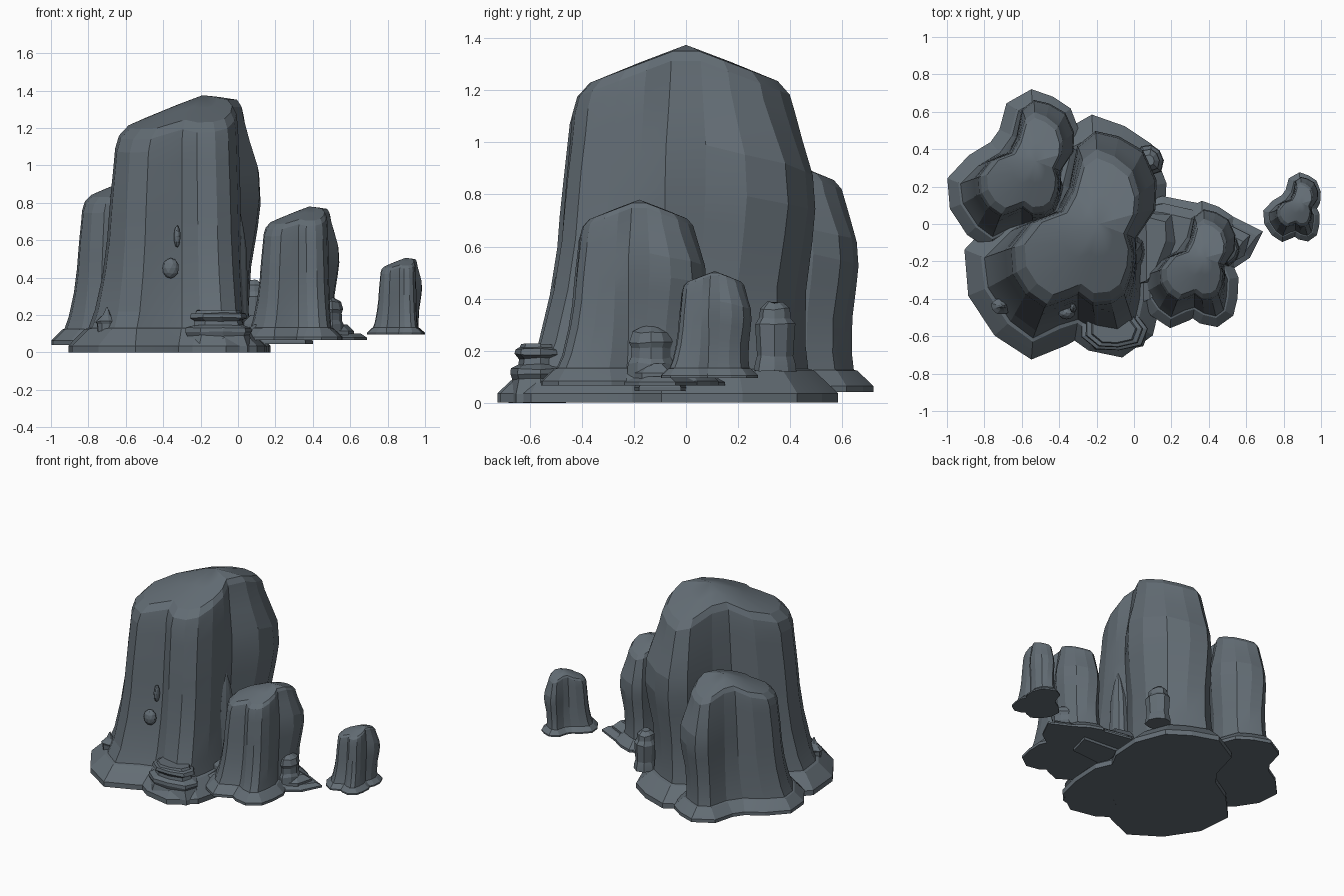
import bpy
import bmesh
import math
import random
from mathutils import Vector

random.seed(4)

starter = bpy.data.objects.get("Cube")
if starter:
    bpy.data.objects.remove(starter, do_unlink=True)

# One slate colour for everything
slate = bpy.data.materials.new("slate_grey")
slate.use_nodes = True
slate_colour = (0.125, 0.153, 0.177, 1)
slate.diffuse_color = slate_colour
shader = slate.node_tree.nodes["Principled BSDF"]
shader.inputs["Base Color"].default_value = slate_colour
shader.inputs["Roughness"].default_value = 0.9

# Two-lobed plan of a stack in hundredths, counter-clockwise from the right cleft
FOOT = [(-1, -9), (5, 4), (6, 20), (0, 36), (-10, 42), (-22, 47), (-33, 41),
        (-38, 21), (-48, 7), (-66, -4), (-80, -18), (-78, -34), (-66, -52),
        (-54, -61), (-40, -54), (-30, -51), (-20, -57), (-8, -60), (0, -54),
        (3, -40), (4, -22)]
SHOULDER = [(-3, -6), (3, 6), (4, 17), (0, 30), (-10, 38), (-20, 42), (-28, 36),
            (-33, 18), (-39, 7), (-55, 1), (-66, -13), (-65, -27), (-58, -38),
            (-48, -45), (-37, -41), (-30, -38), (-22, -44), (-12, -43), (-5, -38),
            (-1, -27), (0, -16)]
APEX = Vector((-0.19, 0))


def plan(points, origin=Vector((0, 0))):
    return [Vector(p) / 100 - origin for p in points]


def offset(outline, distance):
    """Push an outline outwards along its corner normals."""
    result = []
    for i, point in enumerate(outline):
        along = outline[(i + 1) % len(outline)] - outline[i - 1]
        normal = Vector((along.y, -along.x)).normalized()
        result.append(point + normal * distance)
    return result


def loft(name, rings, tip=None, angle=11):
    """Skin a pile of rings, close the bottom, and close the top with a fan or a cap."""
    bm = bmesh.new()
    loops = [[bm.verts.new(p) for p in ring] for ring in rings]
    for low, high in zip(loops, loops[1:]):
        for i in range(len(low)):
            j = (i + 1) % len(low)
            bm.faces.new((low[i], low[j], high[j], high[i]))
    bm.faces.new(loops[0][::-1])
    if tip is None:
        bm.faces.new(loops[-1])
    else:
        peak = bm.verts.new(tip)
        top = loops[-1]
        for i in range(len(top)):
            bm.faces.new((top[i], top[(i + 1) % len(top)], peak))
    mesh = bpy.data.meshes.new(name)
    bm.to_mesh(mesh)
    bm.free()
    mesh.materials.append(slate)
    obj = bpy.data.objects.new(name, mesh)
    bpy.context.collection.objects.link(obj)
    bpy.ops.object.select_all(action='DESELECT')
    obj.select_set(True)
    bpy.context.view_layer.objects.active = obj
    bpy.ops.object.shade_smooth_by_angle(angle=math.radians(angle))
    return obj


def flat_ring(outline, z):
    return [Vector((p.x, p.y, z)) for p in outline]


def stack(name, x, y, z, scale, height=1.375):
    """Fluted rock stack: low skirt, splayed wall, overhang at the back right, sloping dome."""
    foot, shoulder = plan(FOOT, APEX), plan(SHOULDER, APEX)
    skirt_top = 0.13
    # Skirt
    rings = [flat_ring(offset(foot, d), h)
             for d, h in ((0.115, 0), (0.115, 0.035), (0.095, 0.055), (0.02, 0.125))]

    def dome_height(p):
        return height - 0.38 * math.hypot(min(p.x, 0), p.y)

    # Wall
    for t, blend in ((0, 0), (0.1, 0.25), (0.3, 0.54), (0.5, 0.72), (0.62, 0.78),
                     (0.76, 0.86), (0.9, 0.96), (1, 1.02)):
        ring = []
        for a, b in zip(foot, shoulder):
            p = a.lerp(b, blend)
            side = max(0, p.normalized().dot(Vector((0.7, 0.7))))
            p = p + p.normalized() * side * 0.1 * math.sin(math.pi * t ** 1.7) ** 1.4
            wobble = random.uniform(-0.008, 0.008) if 0 < t < 1 else 0
            top = dome_height(b) - 0.1
            ring.append(Vector((p.x, p.y, skirt_top + (top - skirt_top) * t + wobble)))
        rings.append(ring)
    # Rounded brow and dome
    for shrink, drop in ((0.95, 0.04), (0.84, 0.005), (0.4, 0)):
        ring = [b * shrink for b in shoulder]
        rings.append([Vector((p.x, p.y, dome_height(p) - drop)) for p in ring])
    obj = loft(name, rings, Vector((0, 0, height)))
    obj.location = (x, y, z)
    obj.scale = (scale, scale, scale)
    return obj


def slab(name, points, bottom, top, inset):
    """Thin weathered shelf with a sloping upper edge."""
    outline = plan(points)
    edge = bottom + (top - bottom) * 0.4
    return loft(name, [flat_ring(outline, bottom), flat_ring(outline, edge),
                       flat_ring(offset(outline, -inset), top)])


def pile(name, x, y, radius, layers):
    """Small weathered pile: rings of (width factor, height)."""
    rings = []
    sides = 9
    jag = [random.uniform(0.88, 1.08) for _ in range(sides)]
    for width, z in layers:
        rings.append([Vector((x + radius[0] * width * jag[i] * math.cos(math.tau * i / sides),
                              y + radius[1] * width * jag[i] * math.sin(math.tau * i / sides),
                              z + random.uniform(-0.004, 0.004)))
                      for i in range(sides)])
    return loft(name, rings)


# Rock stacks
stack("main_stack", APEX.x, 0, 0, 1)
stack("left_stack", -0.525, 0.335, 0.04, 0.66)
stack("right_stack", 0.38, -0.18, 0.065, 0.52)
stack("outlying_stack", 0.895, 0.11, 0.095, 0.285, 1.44)

# Shelves joining the right stack to the main one
slab("right_shelf_low", [(5, -45), (20, -40), (44, -30), (62, -18), (69, -4),
                         (41, 10), (30, 12), (15, 15), (2, 10)], 0.065, 0.1, 0.04)
slab("right_shelf_high", [(4, -42), (20, -36), (46, -24), (59, -17), (62, -6),
                          (38, 6), (16, 11), (2, 8)], 0.09, 0.15, 0.05)
slab("right_shelf_step", [(2, -32), (14, -30), (22, -10), (20, 5), (2, 6)],
     0.12, 0.2, 0.05)
slab("right_shelf_foot", [(10, -20), (36, -18), (40, -2), (12, 0)],
     0.045, 0.08, 0.01)

# Small weathered columns
pile("right_column", 0.49, -0.135, (0.085, 0.088),
     ((1, 0.08), (0.95, 0.15), (0.82, 0.17), (0.8, 0.21), (0.9, 0.23), (0.75, 0.27),
      (0.2, 0.3)))
pile("back_column", 0.08, 0.34, (0.083, 0.09),
     ((1, 0.12), (0.95, 0.15), (0.85, 0.18), (0.95, 0.3), (0.75, 0.325), (0.7, 0.36),
      (0.35, 0.385)))
pile("cleft_spire", 0.01, -0.15, (0.045, 0.08),
     ((1.2, 0.1), (1, 0.35), (0.85, 0.55), (0.5, 0.66), (0.1, 0.74)))

# Layered ledge at the front foot
pile("front_ledge", -0.11, -0.56, (0.18, 0.125),
     ((1.08, 0), (1.08, 0.035), (0.95, 0.09), (1.02, 0.11), (1, 0.13), (0.75, 0.145),
      (0.72, 0.17), (0.88, 0.185), (0.84, 0.205), (0.7, 0.21), (0.65, 0.225)))

# Pointed stone sunk into the front left of the wall
pile("pointed_stone", -0.7, -0.44, (0.065, 0.045),
     ((0.8, 0.1), (0.85, 0.15), (1, 0.165), (0.6, 0.185), (0.35, 0.2), (0.08, 0.24)))

# Knobs on the front wall
for name, x, y, z, size in (("wall_knob", -0.36, -0.475, 0.45, (0.045, 0.035, 0.055)),
                            ("wall_sliver", -0.325, -0.45, 0.62, (0.018, 0.025, 0.06))):
    bpy.ops.mesh.primitive_ico_sphere_add(subdivisions=2, radius=1, location=(x, y, z))
    knob = bpy.context.object
    knob.name = name
    knob.scale = size
    knob.data.materials.append(slate)
